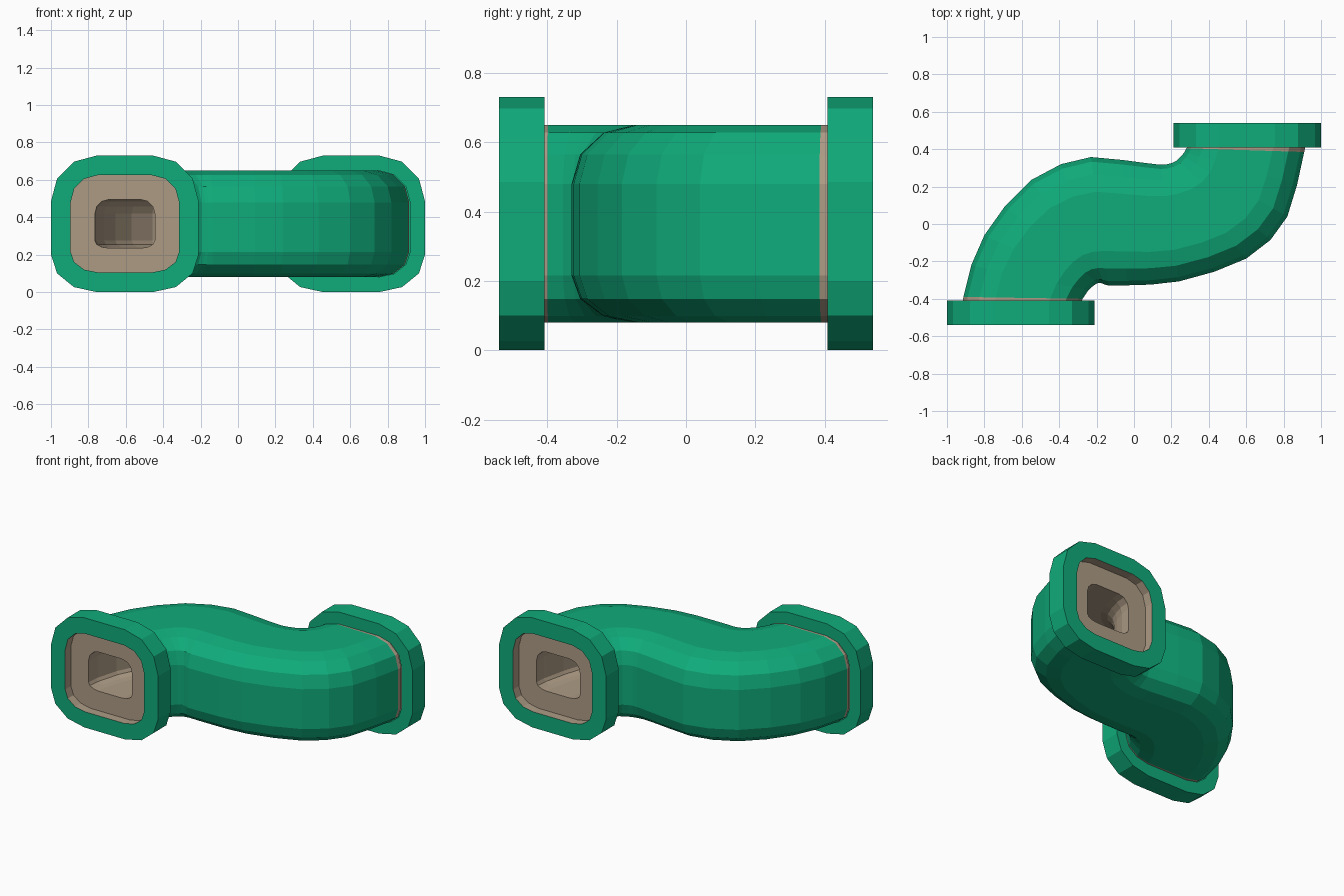
import bpy, bmesh, math
from mathutils import Vector

if "Cube" in bpy.data.objects:
    bpy.data.objects.remove(bpy.data.objects["Cube"], do_unlink=True)


def make_material(name, colour):
    mat = bpy.data.materials.new(name)
    mat.use_nodes = True
    mat.diffuse_color = (*colour, 1)
    mat.node_tree.nodes["Principled BSDF"].inputs["Base Color"].default_value = (*colour, 1)
    return mat


GREEN, BEIGE = 0, 1
materials = [make_material("pipe green", (0.005, 0.41, 0.195)),
             make_material("lining beige", (0.42, 0.33, 0.235))]
CORNER_STEPS = 3


def section(half, bottom, top, flat, low_height):
    """Rounded section as (u, z): flat is half the straight top, low_height the lower corner's height."""
    radius = half - flat
    corners = [(1, top - radius, radius, 0), (-1, top - radius, radius, 90),
               (-1, bottom + low_height, low_height, 180), (1, bottom + low_height, low_height, 270)]
    points = []
    for side, centre_z, height, start in corners:
        for i in range(CORNER_STEPS + 1):
            a = math.radians(start + 90 * i / CORNER_STEPS)
            points.append((side * flat + radius * math.cos(a), centre_z + height * math.sin(a)))
    return points


PIPE_HALF = 0.315
pipe_section = section(PIPE_HALF, 0.08, 0.65, 0.145, 0.135)
flange_section = section(0.395, 0, 0.73, 0.15, 0.2)
opening_section = section(0.29, 0.105, 0.625, 0.145, 0.11)
bore_section = section(0.16, 0.235, 0.495, 0.085, 0.04)


def loft(name, rings, band_materials, inward=False):
    bm = bmesh.new()
    loops = [[bm.verts.new(p) for p in ring] for ring in rings]
    n = len(loops[0])
    for a, b, mat in zip(loops, loops[1:], band_materials):
        for i in range(n):
            j = (i + 1) % n
            bm.faces.new((a[i], a[j], b[j], b[i])).material_index = mat
    bmesh.ops.recalc_face_normals(bm, faces=bm.faces)
    if inward:
        bmesh.ops.reverse_faces(bm, faces=bm.faces)
    mesh = bpy.data.meshes.new(name)
    bm.to_mesh(mesh)
    bm.free()
    for mat in materials:
        mesh.materials.append(mat)
    obj = bpy.data.objects.new(name, mesh)
    bpy.context.collection.objects.link(obj)
    return obj


# Edges of the bent pipe in plan: left bank and right bank of each ring
banks = [
    ((-.915, -.41), (-.28, -.41)), ((-.912, -.39), (-.275, -.4)),
    ((-.87, -.22), (-.245, -.355)), ((-.80, -.06), (-.215, -.328)),
    ((-.69, .095), (-.195, -.316)), ((-.55, .235), (-.175, -.316)),
    ((-.39, .32), (-.16, -.322)), ((-.23, .358), (-.135, -.33)),
    ((-.06, .342), (-.04, -.328)), ((.07, .325), (.09, -.324)),
    ((.14, .317), (.24, -.307)), ((.17, .318), (.43, -.255)),
    ((.2, .325), (.6, -.185)), ((.23, .34), (.73, -.085)),
    ((.255, .365), (.82, .04)), ((.27, .385), (.872, .21)),
    ((.28, .405), (.91, .385)), ((.285, .41), (.915, .41)),
]


def sweep_rings(points):
    rings = []
    for left, right in banks:
        left, right = Vector(left), Vector(right)
        ring = []
        for u, z in points:
            p = left.lerp(right, 0.5 + u / PIPE_HALF / 2)
            ring.append((p.x, p.y, z))
        rings.append(ring)
    return rings


# Outer pipe, with a sliver of lining showing at each end
bands = [BEIGE] + [GREEN] * (len(banks) - 3) + [BEIGE]
loft("bent_pipe", sweep_rings(pipe_section), bands)


def end_ring(points, side, depth):
    return [(side * (0.605 + u), side * depth, z) for u, z in points]


# Hollow bore running through the pipe to both recessed faces
FACE = 0.48
bore = [end_ring(bore_section, -1, FACE)]
bore[0] = [(-0.605 + u, -FACE, z) for u, z in bore_section]
bore += sweep_rings(bore_section)
bore.append(end_ring(bore_section, 1, FACE))
loft("pipe_bore", bore, [BEIGE] * len(bore), inward=True)

# End flanges with a recessed lining face
for side, name in ((-1, "front_flange"), (1, "back_flange")):
    steps = [(pipe_section, 0.408), (flange_section, 0.408), (flange_section, 0.54),
             (opening_section, 0.54), (opening_section, FACE), (bore_section, FACE)]
    loft(name, [end_ring(points, side, depth) for points, depth in steps],
         [GREEN, GREEN, GREEN, BEIGE, BEIGE])
